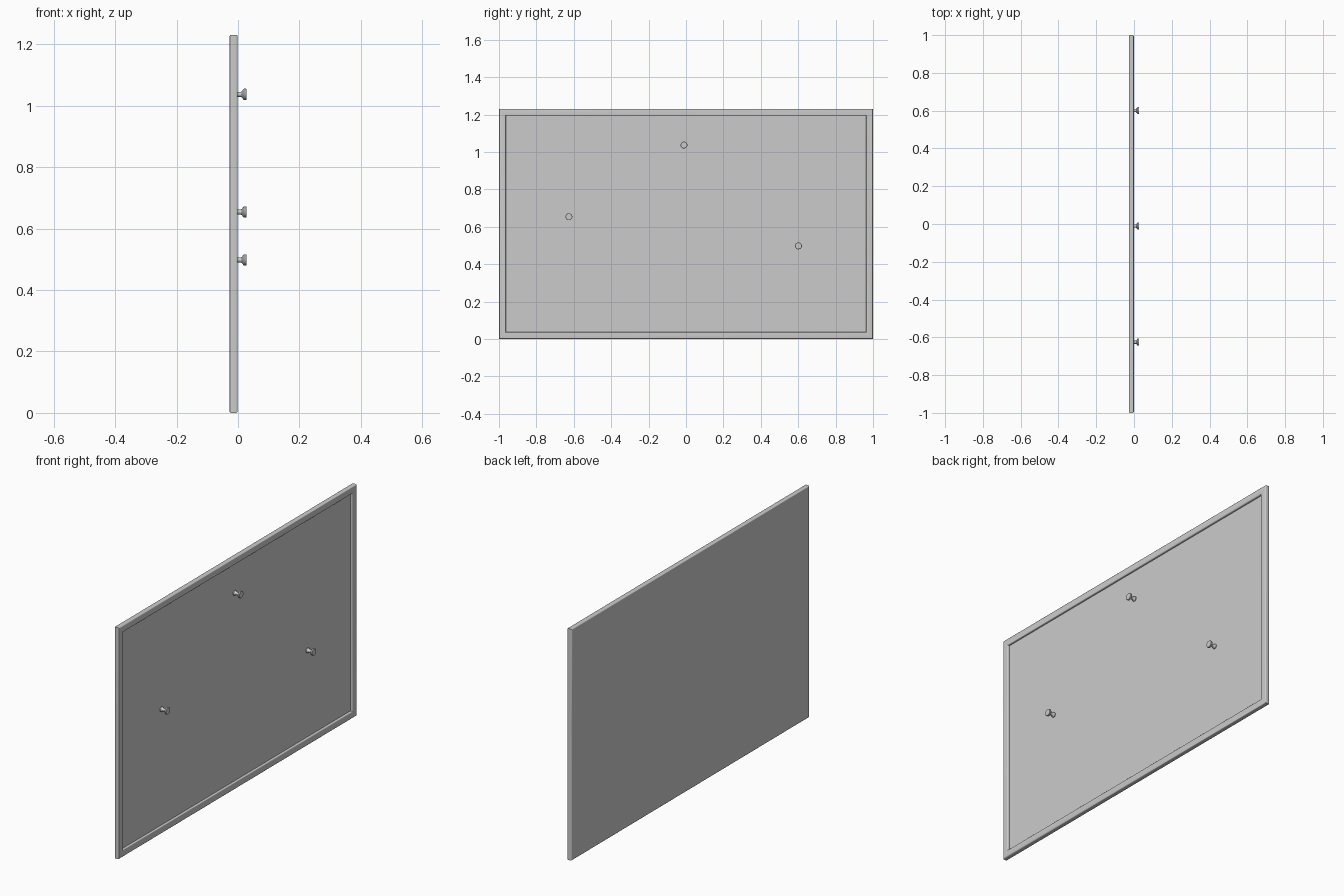
import bpy, bmesh, math

if "Cube" in bpy.data.objects:
    bpy.data.objects.remove(bpy.data.objects["Cube"])

H = 1.231          # board height
SURF = -0.013      # pinning surface depth
BACK, FACE = -0.0275, -0.001


def finish(name, bm):
    bmesh.ops.recalc_face_normals(bm, faces=bm.faces)
    me = bpy.data.meshes.new(name)
    bm.to_mesh(me)
    bm.free()
    ob = bpy.data.objects.new(name, me)
    bpy.context.collection.objects.link(ob)
    bpy.ops.object.select_all(action='DESELECT')
    ob.select_set(True)
    bpy.context.view_layer.objects.active = ob
    bpy.ops.object.shade_smooth_by_angle(angle=math.radians(35))
    return ob


def bridge(bm, a, b):
    n = len(a)
    for i in range(n):
        bm.faces.new((a[i], a[(i + 1) % n], b[(i + 1) % n], b[i]))


def arc(ci, cx, r, a0, a1, n=4):
    return [(ci + r * math.cos(math.radians(a0 + (a1 - a0) * i / n)),
             cx + r * math.sin(math.radians(a0 + (a1 - a0) * i / n))) for i in range(n + 1)]


# frame: mitred rounded moulding, profile as (inset from edge, x)
R, W = 0.006, 0.037
profile = (arc(R, BACK + R, R, 270, 180) + arc(R, FACE - R, R, 180, 90)
           + arc(W - R, FACE - R, R, 90, 0) + [(W, BACK + 0.004), (W, BACK)])
bm = bmesh.new()
rings = []
for inset, x in profile:
    y, lo, hi = 1 - inset, inset, H - inset
    rings.append([bm.verts.new((x, *p)) for p in ((-y, lo), (y, lo), (y, hi), (-y, hi))])
for a, b in zip(rings, rings[1:] + rings[:1]):
    bridge(bm, a, b)
finish("frame", bm)

# board panel filling the frame, flush at the back
bm = bmesh.new()
bmesh.ops.create_cube(bm, size=1)
for v in bm.verts:
    v.co = (SURF if v.co.x > 0 else BACK,
            math.copysign(1 - W, v.co.y),
            H - W if v.co.z > 0 else W)
finish("board_panel", bm)

# push pins: lathed profile as (x, radius), flared collar, waist and round head
PIN = [(SURF - 0.002, 0.013), (SURF + 0.004, 0.013), (SURF + 0.006, 0.011),
       (0.0, 0.008), (0.008, 0.008), (0.013, 0.010), (0.017, 0.0165),
       (0.019, 0.0185), (0.0255, 0.0185), (0.0275, 0.017)]


def push_pin(name, y, z, seg=24):
    bm = bmesh.new()
    rings = [[bm.verts.new((x, y + r * math.cos(math.tau * i / seg),
                            z + r * math.sin(math.tau * i / seg))) for i in range(seg)]
             for x, r in PIN]
    for a, b in zip(rings, rings[1:]):
        bridge(bm, a, b)
    bm.faces.new(rings[0])
    bm.faces.new(rings[-1])
    finish(name, bm)


for name, y, z in (("push_pin_left", -0.626, 0.654),
                   ("push_pin_top", -0.011, 1.037),
                   ("push_pin_right", 0.601, 0.498)):
    push_pin(name, y, z)
